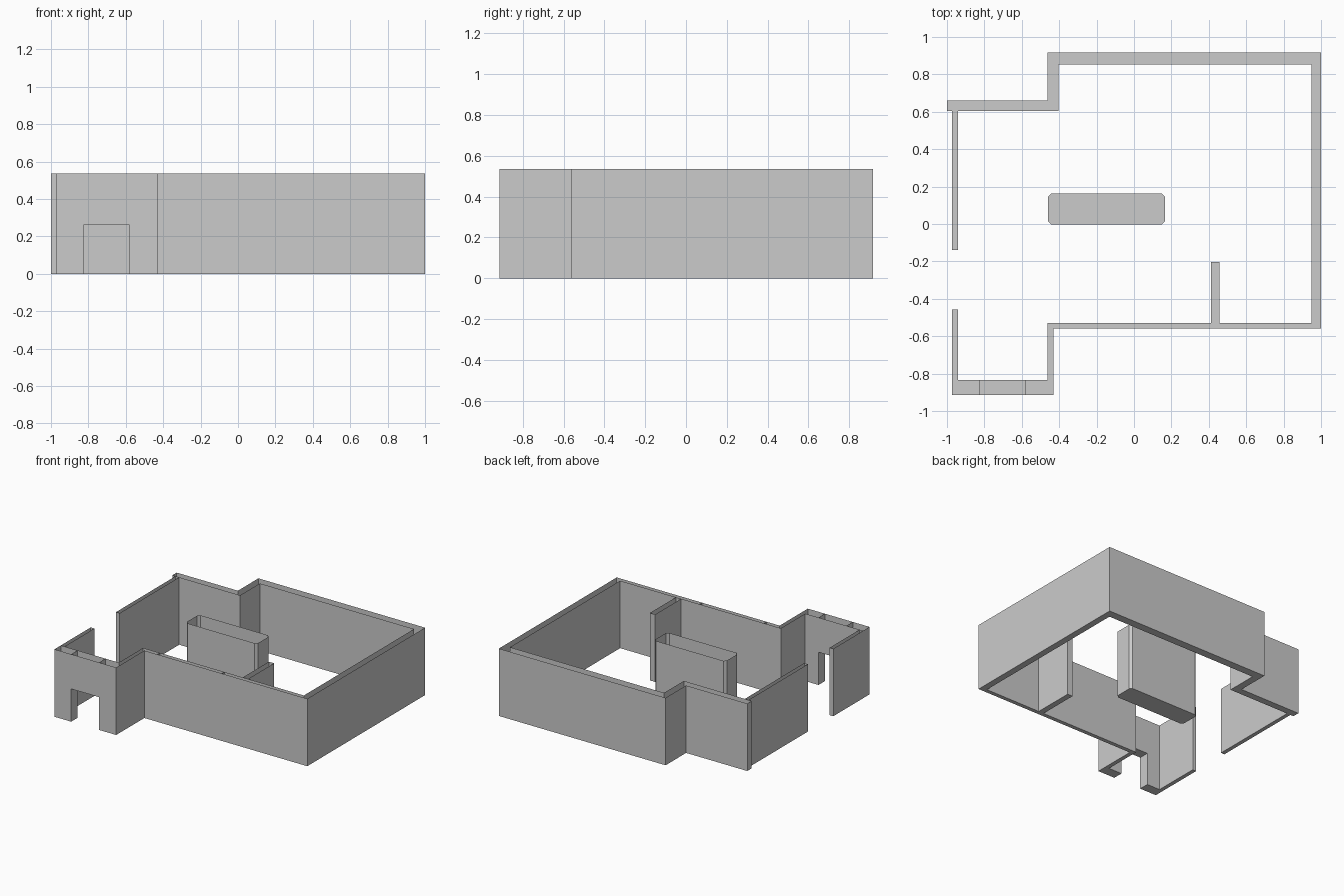
import bpy
import bmesh

if "Cube" in bpy.data.objects:
    bpy.data.objects.remove(bpy.data.objects["Cube"])

H = 0.535        # wall height
DOOR = 0.26      # doorway height


def shell(name, outline, z0=0.0, z1=H):
    """Hollow prism: side walls and a bottom, open at the top."""
    bm = bmesh.new()
    low = [bm.verts.new((x, y, z0)) for x, y in outline]
    high = [bm.verts.new((x, y, z1)) for x, y in outline]
    bm.faces.new(low[::-1])
    n = len(outline)
    for i in range(n):
        j = (i + 1) % n
        bm.faces.new((low[i], low[j], high[j], high[i]))
    mesh = bpy.data.meshes.new(name)
    bm.to_mesh(mesh)
    bm.free()
    obj = bpy.data.objects.new(name, mesh)
    bpy.context.collection.objects.link(obj)
    return obj


def rect(x0, x1, y0, y1):
    return [(x0, y0), (x1, y0), (x1, y1), (x0, y1)]


def chamfered(x0, x1, y0, y1, c):
    return [(x0 + c, y0), (x1 - c, y0), (x1, y0 + c), (x1, y1 - c),
            (x1 - c, y1), (x0 + c, y1), (x0, y1 - c), (x0, y0 + c)]


# Main wall: front right, right side, back, stepping in at the back left
shell("main_wall", [
    (0.25, -0.56), (1.0, -0.56), (1.0, 0.917), (-0.463, 0.917),
    (-0.463, 0.66), (-1.0, 0.66), (-1.0, 0.605), (-0.405, 0.605),
    (-0.405, 0.853), (0.948, 0.853), (0.948, -0.528), (0.25, -0.528)])

# Front wall middle section
shell("front_wall_middle", rect(-0.315, 0.25, -0.56, -0.528))

# Entrance corner: joins the front wall to the right door pier
shell("entrance_corner", [
    (-0.58, -0.913), (-0.43, -0.913), (-0.43, -0.56), (-0.315, -0.56),
    (-0.315, -0.528), (-0.463, -0.528), (-0.463, -0.833), (-0.58, -0.833)])

# Doorway: lintel and left pier
shell("door_lintel", rect(-0.825, -0.58, -0.913, -0.833), DOOR)
shell("door_left_pier", rect(-0.972, -0.825, -0.913, -0.833))

# Left walls with the open gap between them
shell("left_wall_front", rect(-0.972, -0.94, -0.833, -0.458))
shell("left_wall_back", rect(-0.972, -0.94, -0.14, 0.605))

# Partition stub and central block
shell("partition_stub", rect(0.412, 0.458, -0.528, -0.202))
shell("central_block", chamfered(-0.46, 0.167, -0.003, 0.163, 0.018))
